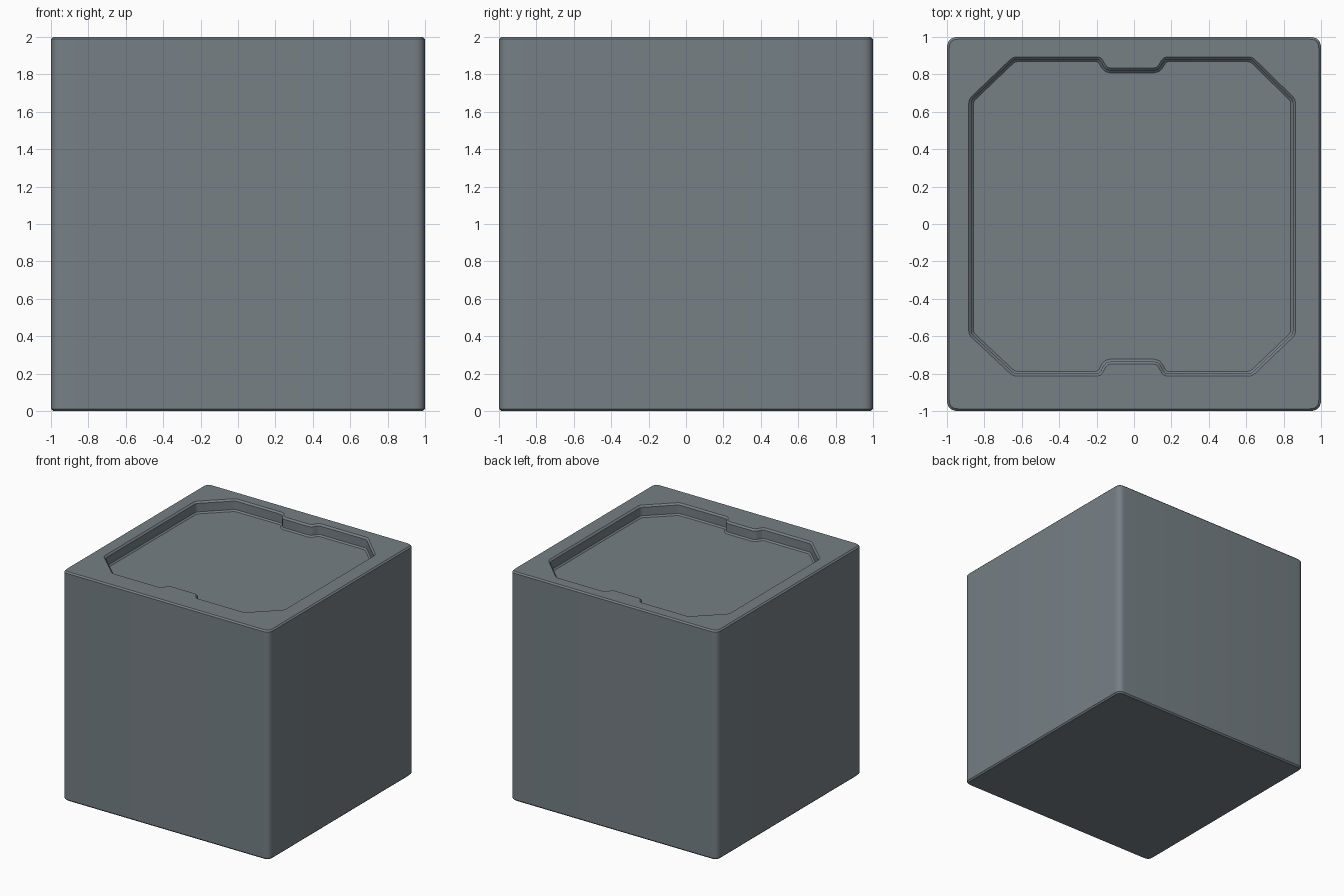
import bpy, bmesh, math
from mathutils import Vector

if "Cube" in bpy.data.objects:
    bpy.data.objects.remove(bpy.data.objects["Cube"])


def round_corners(points, cut, segments):
    """Swap each corner for a small curve starting 'cut' away from it."""
    out = []
    for i, p in enumerate(points):
        p = Vector(p)
        a = p + (Vector(points[i - 1]) - p).normalized() * cut
        b = p + (Vector(points[(i + 1) % len(points)]) - p).normalized() * cut
        for k in range(segments + 1):
            t = k / segments
            out.append(a * (1 - t) ** 2 + p * 2 * t * (1 - t) + b * t * t)
    return out


def inset(points, d):
    """Mitred inward offset of a counter-clockwise outline."""
    out = []
    for i, p in enumerate(points):
        e1 = (p - points[i - 1]).normalized()
        e2 = (points[(i + 1) % len(points)] - p).normalized()
        n1, n2 = Vector((-e1.y, e1.x)), Vector((-e2.y, e2.x))
        out.append(p + (n1 + n2) * d / (1 + n1.dot(n2)))
    return out


def loft(name, outline, profile):
    """Stack inset copies of an outline; profile is (inset, z) from bottom to top."""
    bm = bmesh.new()
    rings = [[bm.verts.new((p.x, p.y, z)) for p in inset(outline, d)] for d, z in profile]
    n = len(outline)
    for lo, hi in zip(rings, rings[1:]):
        for i in range(n):
            j = (i + 1) % n
            bm.faces.new((lo[i], lo[j], hi[j], hi[i]))
    bm.faces.new(rings[0][::-1])
    bm.faces.new(rings[-1])
    mesh = bpy.data.meshes.new(name)
    bm.to_mesh(mesh)
    bm.free()
    mesh.materials.append(slate)
    ob = bpy.data.objects.new(name, mesh)
    bpy.context.collection.objects.link(ob)
    return ob


# Dark slate surface colour
slate = bpy.data.materials.new("slate")
slate.diffuse_color = (0.18, 0.215, 0.235, 1)
slate.use_nodes = True
slate.node_tree.nodes["Principled BSDF"].inputs["Base Color"].default_value = slate.diffuse_color

# Block with rounded upright edges and finely chamfered top and bottom
square = round_corners([(-1, -1), (1, -1), (1, 1), (-1, 1)], 0.06, 6)
c = 0.012
block = loft("block", square, [(c, 0), (0, c), (0, 2 - c), (c, 2)])

# Octagonal pocket outline with a tab at the front and back
pocket = [(-0.645, -0.81), (-0.18, -0.81), (-0.145, -0.745), (0.125, -0.745), (0.16, -0.81),
          (0.63, -0.81), (0.86, -0.59), (0.86, 0.665),
          (0.63, 0.89), (0.16, 0.89), (0.125, 0.83), (-0.145, 0.83), (-0.18, 0.89),
          (-0.645, 0.89), (-0.88, 0.665), (-0.88, -0.59)]
pocket = round_corners(pocket, 0.02, 2)
floor_z = 1.9
cutter = loft("pocket_cutter", pocket,
              [(0.022, floor_z), (0.01, floor_z + 0.012), (0.01, 1.986), (-0.004, 2.0), (-0.004, 2.05)])
cutter.hide_render = True

# Sink the pocket into the top
cut = block.modifiers.new("pocket", 'BOOLEAN')
cut.operation = 'DIFFERENCE'
cut.solver = 'EXACT'
cut.object = cutter
bpy.context.view_layer.objects.active = block
block.select_set(True)
bpy.ops.object.modifier_apply(modifier=cut.name)
bpy.data.objects.remove(cutter)
bpy.ops.object.shade_smooth_by_angle(angle=math.radians(35))
